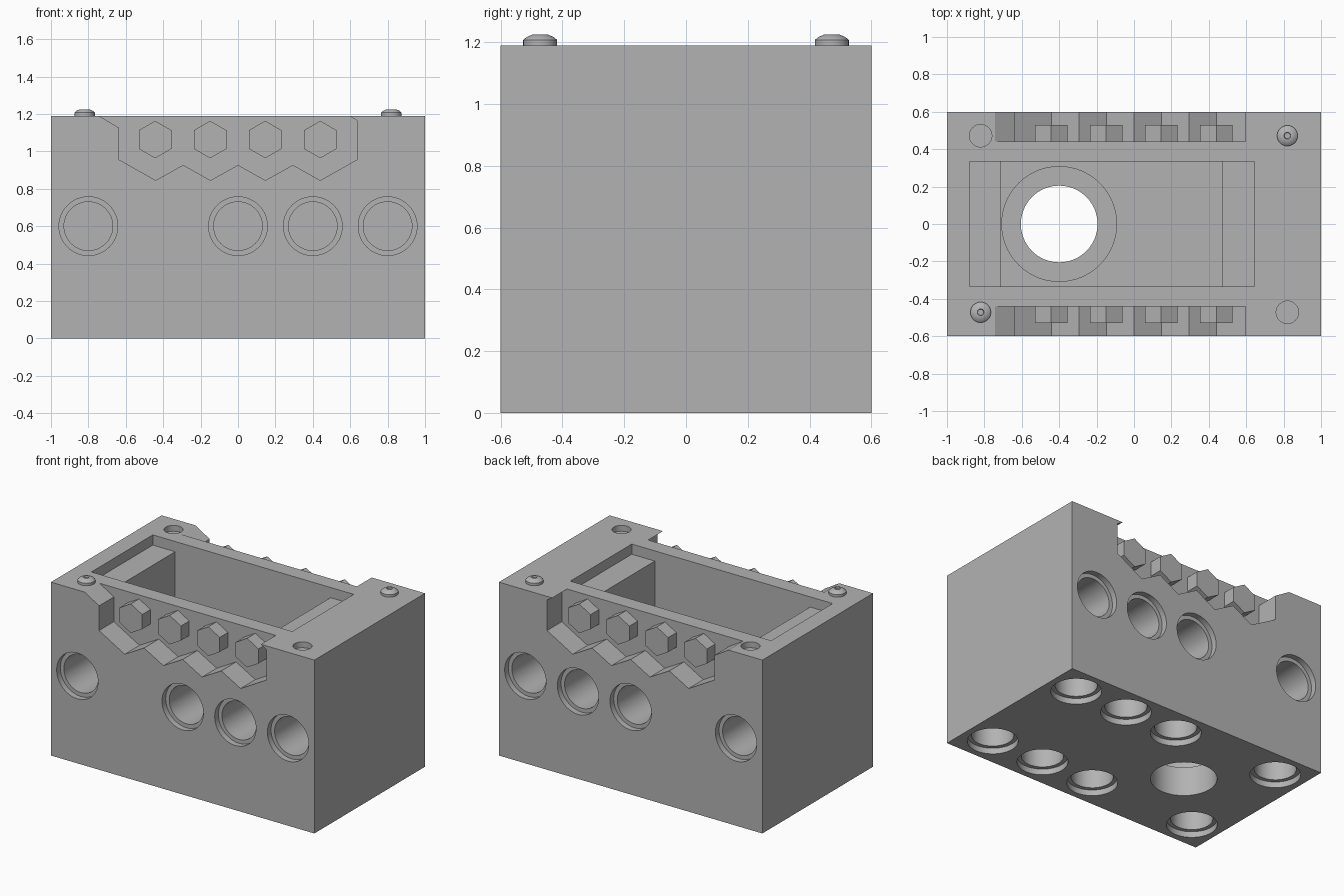
import bpy
import bmesh
from math import radians, pi
from mathutils import Matrix, Vector

if "Cube" in bpy.data.objects:
    bpy.data.objects.remove(bpy.data.objects["Cube"], do_unlink=True)

grey = bpy.data.materials.new("light grey")
grey.use_nodes = True
grey.diffuse_color = (0.45, 0.45, 0.45, 1)
grey.node_tree.nodes["Principled BSDF"].inputs["Base Color"].default_value = grey.diffuse_color

TOP = 1.19


def finish(name, bm):
    bmesh.ops.recalc_face_normals(bm, faces=bm.faces)
    mesh = bpy.data.meshes.new(name)
    bm.to_mesh(mesh)
    bm.free()
    mesh.materials.append(grey)
    ob = bpy.data.objects.new(name, mesh)
    bpy.context.collection.objects.link(ob)
    return ob


def box(name, x0, x1, y, z0, z1):
    bm = bmesh.new()
    bmesh.ops.create_cube(bm, size=1)
    bmesh.ops.scale(bm, vec=(x1 - x0, 2 * y, z1 - z0), verts=bm.verts)
    bmesh.ops.translate(bm, vec=((x0 + x1) / 2, 0, (z0 + z1) / 2), verts=bm.verts)
    return finish(name, bm)


def lathe(name, profile, place, axis=(0, 0, 1), sides=48):
    """Revolve (radius, height) points and aim the axis; ends sit on the axis."""
    bm = bmesh.new()
    verts = [bm.verts.new((r, 0, h)) for r, h in profile]
    edges = [bm.edges.new(pair) for pair in zip(verts, verts[1:])]
    bmesh.ops.spin(bm, geom=verts + edges, cent=(0, 0, 0), axis=(0, 0, 1),
                   angle=2 * pi, steps=sides, use_merge=True)
    bmesh.ops.remove_doubles(bm, verts=bm.verts, dist=1e-5)
    turn = Vector((0, 0, 1)).rotation_difference(Vector(axis)).to_matrix().to_4x4()
    bm.transform(Matrix.Translation(place) @ turn)
    return finish(name, bm)


def prism(name, outline, y0, y1):
    """Extrude an (x, z) outline along y."""
    bm = bmesh.new()
    face = bm.faces.new([bm.verts.new((x, y0, z)) for x, z in outline])
    out = bmesh.ops.extrude_face_region(bm, geom=[face])
    moved = [v for v in out["geom"] if isinstance(v, bmesh.types.BMVert)]
    bmesh.ops.translate(bm, vec=(0, y1 - y0, 0), verts=moved)
    return finish(name, bm)


def smooth(ob):
    bpy.ops.object.select_all(action="DESELECT")
    ob.select_set(True)
    bpy.context.view_layer.objects.active = ob
    bpy.ops.object.shade_smooth_by_angle(angle=radians(30))


block = box("block", -1, 1, 0.6, 0, TOP)
cutters = []

# Stepped pocket in the top, with a round socket below it
cutters.append(box("ledge_cut", -0.88, 0.645, 0.333, TOP - 0.07, 1.3))
cutters.append(box("pocket_cut", -0.71, 0.47, 0.333, 0.78, 1.25))
cutters.append(lathe("socket_cut", [(0, -0.1), (0.205, -0.1), (0.205, 0.2),
                                    (0.307, 0.2), (0.307, 0.9), (0, 0.9)], (-0.4, 0, 0), sides=64))

# Pin holes with a counterbored rim on the front, back and bottom
pin = [(0, -0.05), (0.157, -0.05), (0.157, 0.04), (0.13, 0.04), (0.13, 0.4), (0, 0.4)]
for x in (-0.8, 0, 0.4, 0.8):
    for s in (-1, 1):
        cutters.append(lathe("side_hole_cut", pin, (x, s * 0.6, 0.6), (0, -s, 0)))
        cutters.append(lathe("bottom_hole_cut", pin, (x, s * 0.4, 0)))

# Zigzag recesses on the front and back
outline = [(-0.91, 1.29), (-0.635, 1.125), (-0.635, 0.955)]
for i in range(4):
    x = -0.44 + i * 0.2933
    outline.append((x, 0.845))
    if i < 3:
        outline.append((x + 0.1467, 0.927))
outline += [(0.635, 0.955), (0.635, 1.165), (0.595, TOP), (0.595, 1.29)]
for s in (-1, 1):
    cutters.append(prism("recess_cut", outline, s * 0.44, s * 0.7))

# Empty screw holes in two opposite corners
for s in (-1, 1):
    cutters.append(lathe("screw_hole_cut", [(0, -0.04), (0.06, -0.04), (0.06, 0.1), (0, 0.1)],
                         (s * 0.82, -s * 0.472, TOP), sides=32))

# Cut everything out of the block
bpy.context.view_layer.objects.active = block
for cutter in cutters:
    cut = block.modifiers.new("cut", "BOOLEAN")
    cut.operation = "DIFFERENCE"
    cut.solver = "EXACT"
    cut.object = cutter
    bpy.ops.object.modifier_apply(modifier=cut.name)
    bpy.data.objects.remove(cutter, do_unlink=True)
smooth(block)

# Hexagonal bolt heads in the recesses
for s, side in ((-1, "front"), (1, "back")):
    for i in range(4):
        bm = bmesh.new()
        bmesh.ops.create_cone(bm, cap_ends=True, segments=6, radius1=0.1, radius2=0.1, depth=0.11)
        bm.transform(Matrix.Translation((-0.443 + i * 0.2943, s * 0.475, 1.063))
                     @ Matrix.Rotation(radians(90), 4, "X"))
        finish(f"{side}_bolt_{i + 1}", bm)

# Raised screw heads in the other two corners
head = [(0, -0.02), (0.055, -0.02), (0.055, 0.017), (0.045, 0.026), (0.025, 0.035),
        (0.018, 0.035), (0.016, 0.025), (0, 0.025)]
for s, side in ((-1, "front"), (1, "back")):
    smooth(lathe(f"{side}_screw", head, (s * 0.82, s * 0.472, TOP), sides=32))
